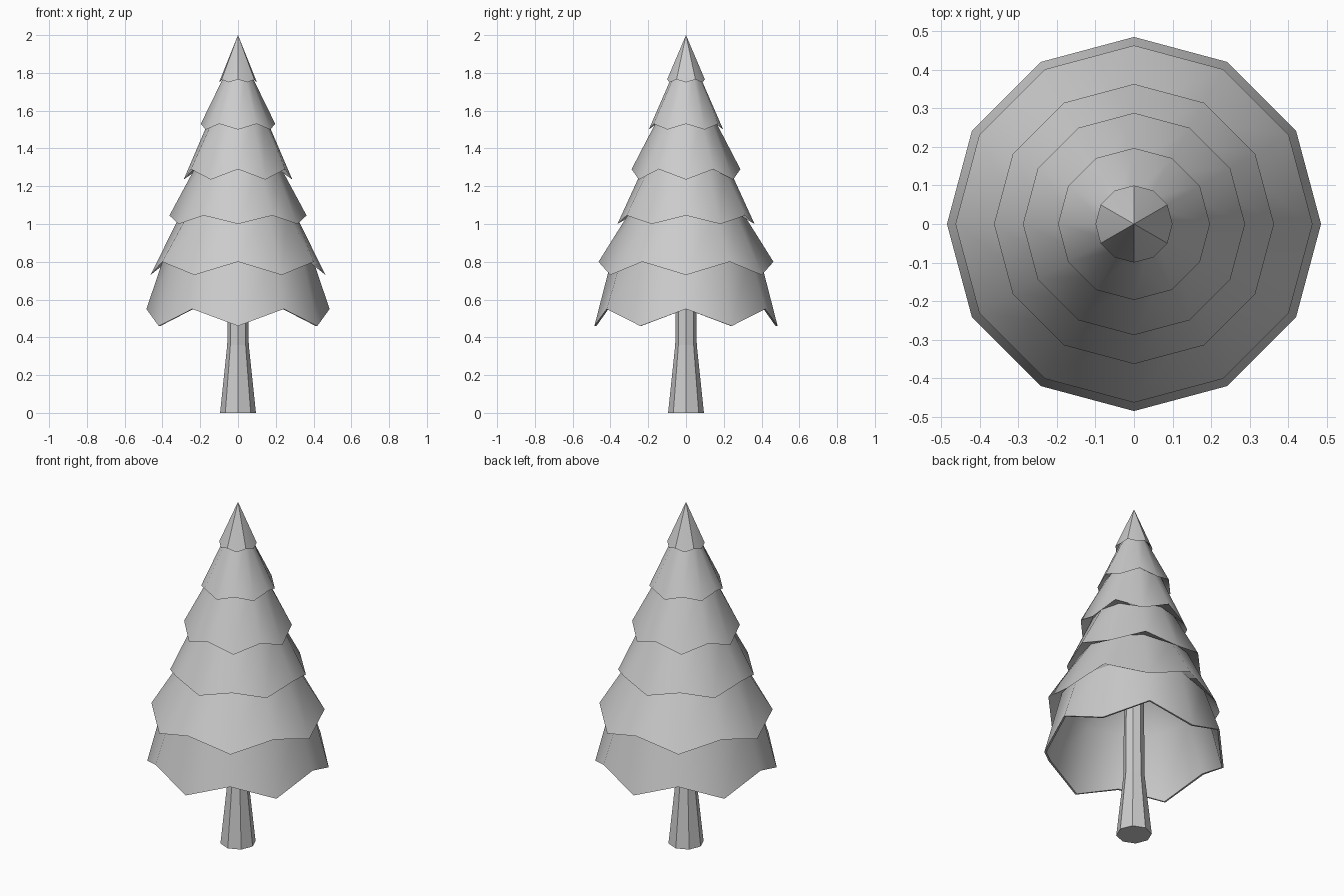
import bpy, bmesh, math

if "Cube" in bpy.data.objects:
    bpy.data.objects.remove(bpy.data.objects["Cube"])


def lathe(name, sides, rings, smooth=None):
    """Skin rings of (radius, z on even corners, z on odd corners); radius 0 makes a point."""
    bm = bmesh.new()
    loops = []
    for r, z_even, z_odd in rings:
        if r == 0:
            loops.append([bm.verts.new((0, 0, z_even))] * sides)
            continue
        loop = []
        for k in range(sides):
            a = 2 * math.pi * k / sides
            loop.append(bm.verts.new((r * math.cos(a), r * math.sin(a), z_odd if k % 2 else z_even)))
        loops.append(loop)
    for lo, hi in zip(loops, loops[1:]):
        for k in range(sides):
            n = (k + 1) % sides
            corners = list(dict.fromkeys((lo[k], lo[n], hi[n], hi[k])))
            bm.faces.new(corners)
    for loop in (loops[0], loops[-1]):
        if loop[0] is not loop[1]:
            bm.faces.new(loop)
    bmesh.ops.recalc_face_normals(bm, faces=bm.faces)
    mesh = bpy.data.meshes.new(name)
    bm.to_mesh(mesh)
    bm.free()
    obj = bpy.data.objects.new(name, mesh)
    bpy.context.collection.objects.link(obj)
    if smooth:
        bpy.ops.object.select_all(action='DESELECT')
        obj.select_set(True)
        bpy.context.view_layer.objects.active = obj
        bpy.ops.object.shade_smooth_by_angle(angle=math.radians(smooth))
    return obj


# Tiers: rim radius, low z, high z, then the neck hidden under the next tier
tiers = [
    (0.485, 0.46, 0.55, 0.39, 0.83),
    (0.463, 0.73, 0.80, 0.30, 1.06),
    (0.363, 1.00, 1.045, 0.226, 1.30),
    (0.288, 1.235, 1.29, 0.153, 1.55),
    (0.197, 1.50, 1.53, 0.075, 1.78),
    (0.10, 1.75, 1.765, 0.0, 2.0),
]

# Foliage: hollow inside, thin bottom rim, then zigzag tiers with alternating points
rings = [(0.0, 1.25, 1.25), (0.378, 0.82, 0.82), (0.474, 0.55, 0.46)]
for i, (rim, low, high, neck, top) in enumerate(tiers):
    rings.append((rim, low, high) if i % 2 else (rim, high, low))
    rings.append((neck, top, top))
lathe("foliage", 12, rings, smooth=40)

# Trunk: eight flat sides, flared at the foot
lathe("trunk", 8, [(0.095, 0, 0), (0.057, 0.36, 0.36), (0.05, 1.15, 1.15)])
